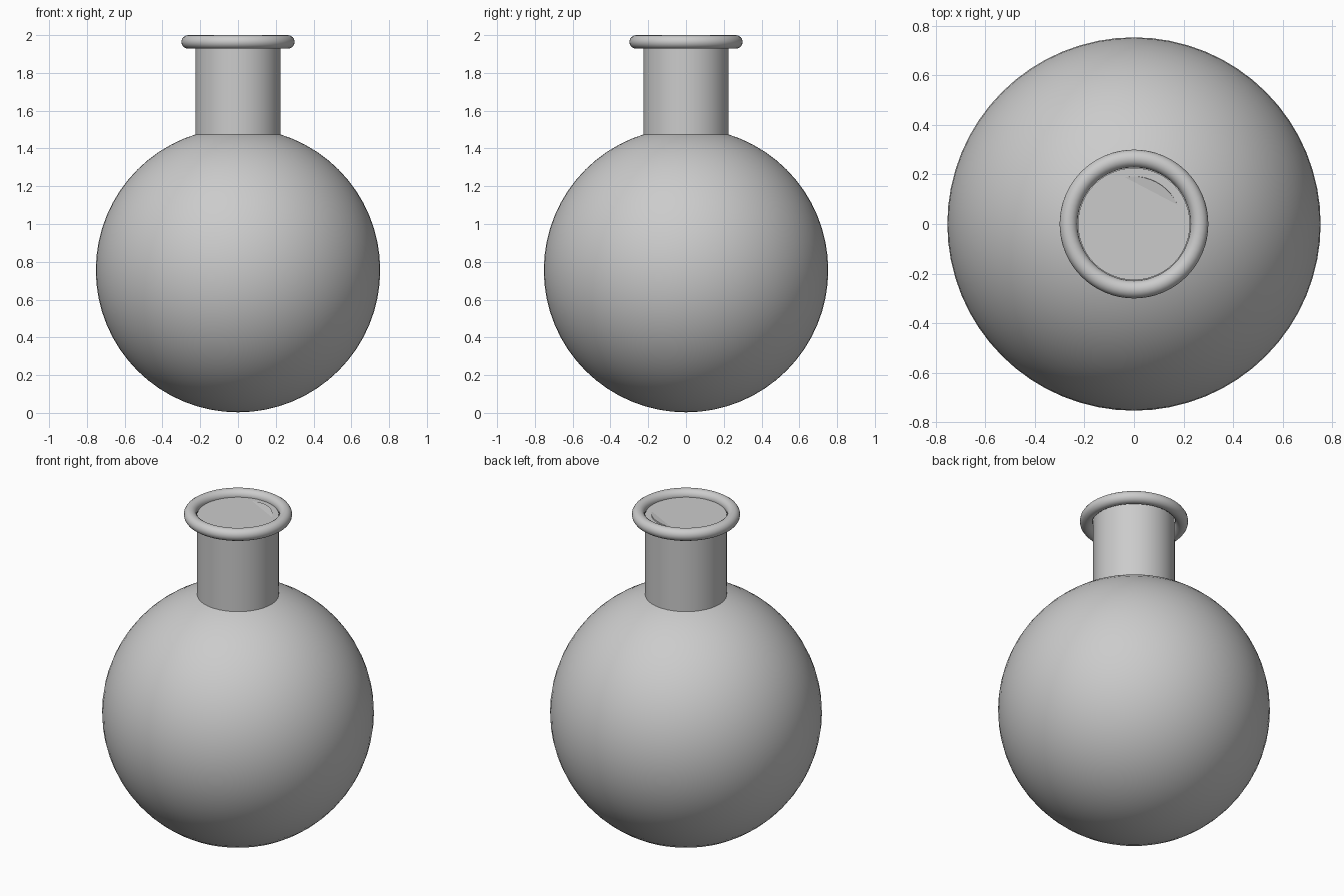
import bpy, math
from mathutils import Vector

if "Cube" in bpy.data.objects:
    bpy.data.objects.remove(bpy.data.objects["Cube"])


def finish(name, angle=40):
    ob = bpy.context.object
    ob.name = name
    bpy.ops.object.shade_smooth_by_angle(angle=math.radians(angle))
    return ob


# round body
bpy.ops.mesh.primitive_uv_sphere_add(segments=64, ring_count=32, radius=0.753,
                                     location=(0, 0, 0.756))
finish("flask_body")

# neck, closed at the top
neck_top, neck_bottom = 1.963, 1.40
bpy.ops.mesh.primitive_cylinder_add(vertices=48, radius=0.226, depth=neck_top - neck_bottom,
                                    location=(0, 0, (neck_top + neck_bottom) / 2))
finish("flask_neck")

# rounded lip ring
bpy.ops.mesh.primitive_torus_add(major_segments=64, minor_segments=16,
                                 major_radius=0.264, minor_radius=0.036,
                                 location=(0, 0, 1.964))
finish("flask_lip")

# slightly tilted stopper whose edge pokes through the neck top
tilt = math.radians(10)
d = Vector((0.464, 0.886, 0))
axis = Vector((-d.x * math.sin(tilt), -d.y * math.sin(tilt), math.cos(tilt)))
top = Vector((0, 0, neck_top - 0.15 * math.tan(tilt)))
depth = 0.2
bpy.ops.mesh.primitive_cylinder_add(vertices=48, radius=0.194, depth=depth,
                                    location=top - axis * depth / 2,
                                    rotation=axis.to_track_quat('Z', 'Y').to_euler())
finish("stopper")
